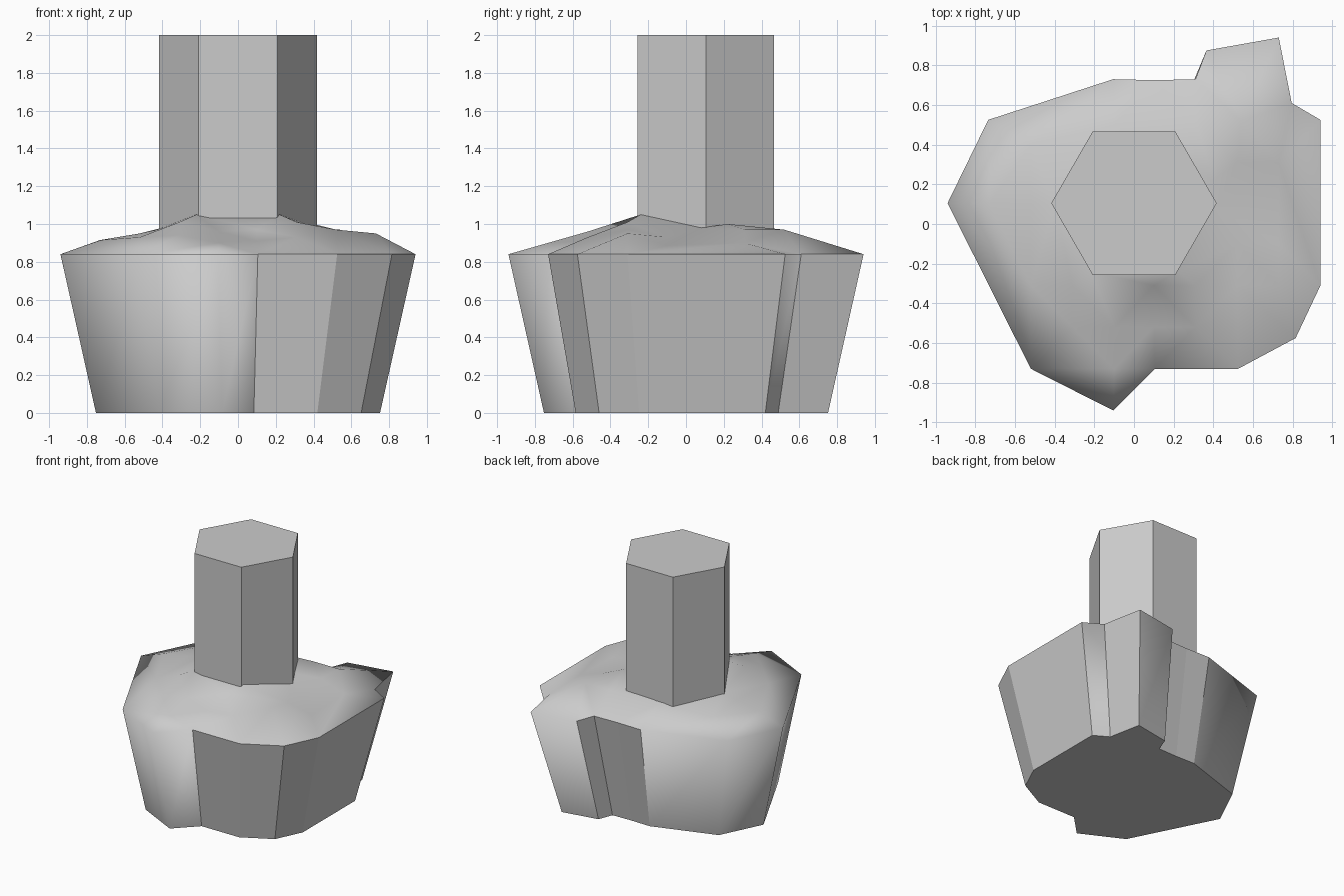
import bpy, bmesh
from mathutils import Vector
from mathutils.geometry import delaunay_2d_cdt

if "Cube" in bpy.data.objects:
    bpy.data.objects.remove(bpy.data.objects["Cube"])

RIM_Z, TAPER = 0.84, 0.8

# Rim outline seen from above, counter-clockwise
rim = [(-.94, .105), (-.52, -.73), (-.105, -.94), (.105, -.73), (.525, -.73),
       (.815, -.575), (.94, -.31), (.94, .525), (.795, .61), (.73, .94),
       (.365, .875), (.31, .73), (.105, .725), (-.105, .73), (-.735, .525)]
# Side segments (by start point) that blend softly into the top
soft = {0, 1, 2, 7, 9, 13, 14}

# Bumps on the uneven top surface
bumps = [(-.73, .1, .915), (-.52, -.31, .93), (-.52, .1, .95), (-.52, .4, .93),
         (-.1, -.73, .90), (-.1, -.52, .96), (-.31, -.31, 1.01), (-.31, -.52, .94),
         (.1, -.31, .97), (.1, -.52, .91), (.31, -.31, 1.01), (.31, -.52, .93),
         (-.22, -.24, 1.05), (.22, -.24, 1.05), (.52, -.31, .97), (.73, -.31, .95),
         (.73, -.1, .885), (.52, -.1, .93), (.52, .31, .97), (.54, .52, .97),
         (.73, .31, .90), (.4, .22, 1.0), (.31, .52, .97), (-.1, .5, .96),
         (-.4, .1, .98), (.41, .08, .98)]

# Tapered base
n = len(rim)
points = [(x, y, RIM_Z) for x, y in rim] + bumps
flat, _, tris, origins, _, _ = delaunay_2d_cdt(
    [Vector(p[:2]) for p in points], [], [list(range(n))], 1, 1e-5)
bm = bmesh.new()
verts = {o[0]: bm.verts.new(points[o[0]]) for o in origins}
for t in tris:
    bm.faces.new([verts[origins[i][0]] for i in t])
top = [verts[i] for i in range(n)]
foot = [bm.verts.new((x * TAPER, y * TAPER, 0)) for x, y in rim]
for i in range(n):
    j = (i + 1) % n
    bm.faces.new((foot[i], foot[j], top[j], top[i]))
bm.faces.new(foot[::-1])
bmesh.ops.recalc_face_normals(bm, faces=bm.faces)
for f in bm.faces:
    f.smooth = True
# Crisp edges around the hard panels and the underside
for i in range(n):
    j = (i + 1) % n
    bm.edges.get((foot[i], foot[j])).smooth = False
    bm.edges.get((top[i], top[j])).smooth = i in soft
    bm.edges.get((foot[i], top[i])).smooth = i in soft and (i - 1) % n in soft
me = bpy.data.meshes.new("base")
bm.to_mesh(me)
bm.free()
bpy.context.collection.objects.link(bpy.data.objects.new("base", me))

# Six-sided column
bpy.ops.mesh.primitive_cylinder_add(vertices=6, radius=.417, depth=1.15,
                                    location=(0, .105, 1.425), rotation=(0, 0, 0.5235988))
bpy.context.object.name = "column"
